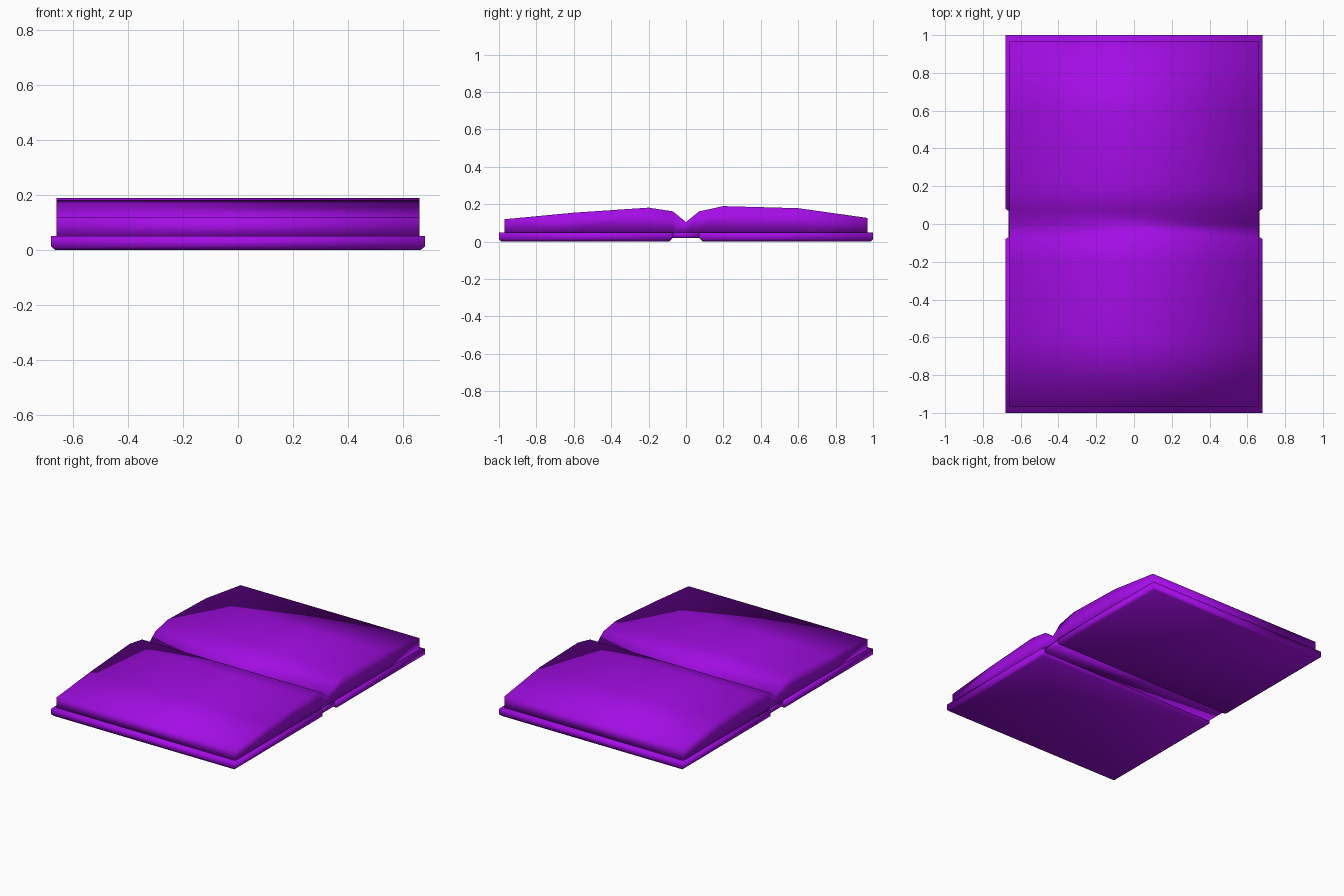
import bpy
import bmesh

cube = bpy.data.objects.get("Cube")
if cube:
    bpy.data.objects.remove(cube, do_unlink=True)

# One violet colour for the whole book
violet = bpy.data.materials.new("violet")
violet.use_nodes = True
colour = (0.37, 0.004, 0.79, 1)
violet.diffuse_color = colour
violet.node_tree.nodes["Principled BSDF"].inputs["Base Color"].default_value = colour


def loft(name, rings):
    """Skin closed rings of points, cap both ends and shade smooth."""
    bm = bmesh.new()
    loops = [[bm.verts.new(p) for p in ring] for ring in rings]
    count = len(loops[0])
    for low, high in zip(loops, loops[1:]):
        for i in range(count):
            j = (i + 1) % count
            bm.faces.new((low[i], low[j], high[j], high[i]))
    bm.faces.new(loops[0])
    bm.faces.new(loops[-1])
    bmesh.ops.recalc_face_normals(bm, faces=bm.faces)
    mesh = bpy.data.meshes.new(name)
    bm.to_mesh(mesh)
    bm.free()
    mesh.materials.append(violet)
    for face in mesh.polygons:
        face.use_smooth = True
    obj = bpy.data.objects.new(name, mesh)
    bpy.context.collection.objects.link(obj)
    return obj


def cover_ring(side, half, outer, inner, tip_half, tip, z, tip_z):
    """Outline of one cover board, narrowing where it meets the spine."""
    right = [(half, side * outer, z), (half, side * inner, z), (tip_half, side * tip, tip_z)]
    left = [(-x, y, h) for x, y, h in reversed(right)]
    return right + left


# Cover boards with a chamfered underside
for name, side in (("front_cover", -1), ("back_cover", 1)):
    loft(name, [
        cover_ring(side, 0.665, 0.988, 0.095, 0.66, 0.09, 0, 0),
        cover_ring(side, 0.68, 1, 0.08, 0.665, 0.07, 0.012, 0.02),
        cover_ring(side, 0.68, 1, 0.08, 0.665, 0.07, 0.05, 0.05),
    ])

# Thin spine strip joining the boards
loft("spine", [[(x, -0.07, 0.02), (x, 0.07, 0.02), (x, 0.07, 0.05), (x, -0.07, 0.05)]
               for x in (-0.665, 0.665)])

# Page block: curved leaves falling into a central gutter
profile = [(-0.97, 0.12), (-0.6, 0.155), (-0.2, 0.182), (-0.07, 0.162), (0, 0.105),
           (0.07, 0.162), (0.2, 0.19), (0.6, 0.179), (0.97, 0.127)]
loft("pages", [[(-0.66, y, 0.045), (0.66, y, 0.045), (0.66, y, z), (-0.66, y, z)]
               for y, z in profile])
